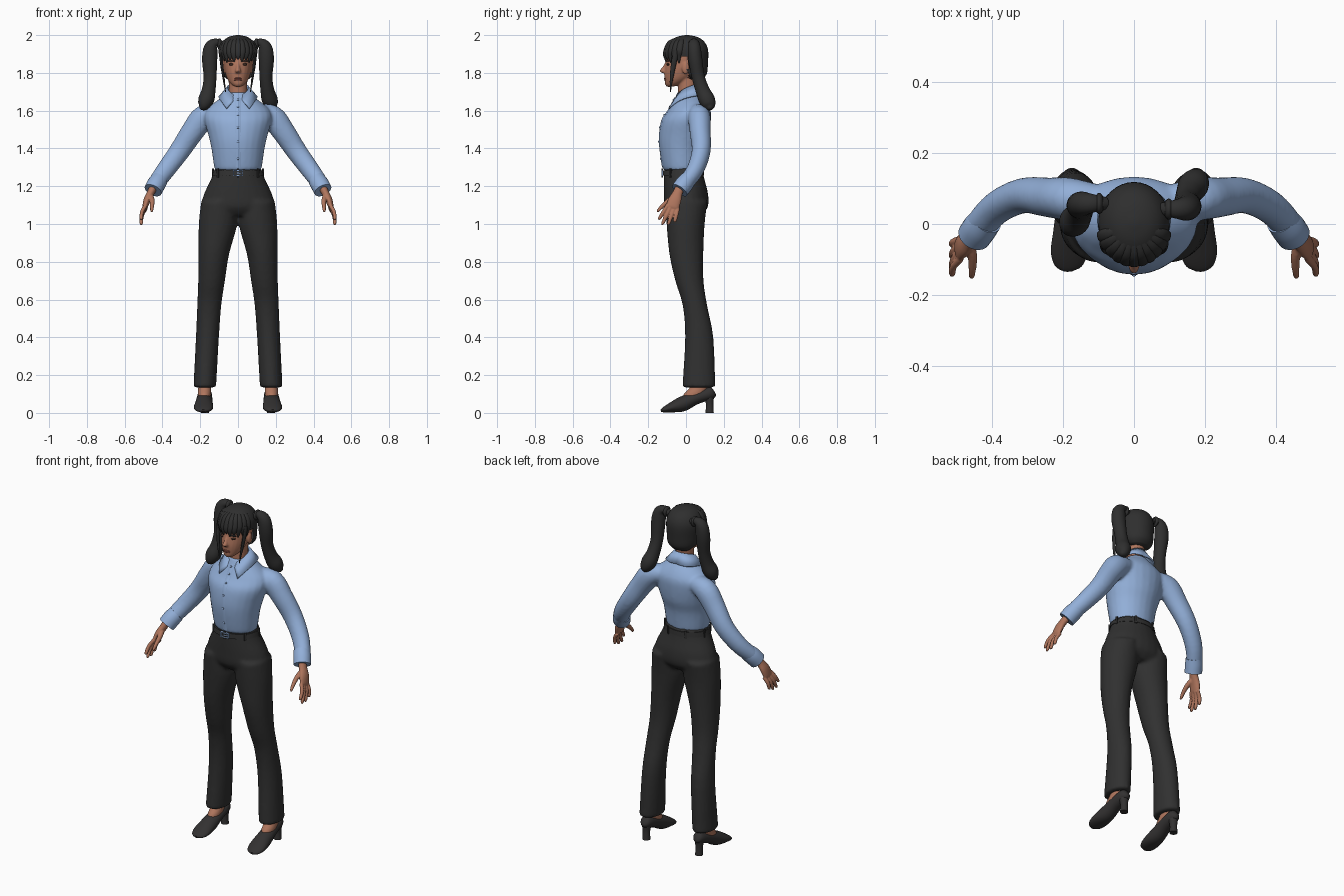
import bpy
import bmesh
import math
from mathutils import Vector, Matrix

default_cube = bpy.data.objects.get("Cube")
if default_cube:
    bpy.data.objects.remove(default_cube)


def material(name, red, green, blue):
    mat = bpy.data.materials.new(name)
    mat.use_nodes = True
    colour = (red, green, blue, 1)
    mat.diffuse_color = colour
    mat.node_tree.nodes["Principled BSDF"].inputs["Base Color"].default_value = colour
    return mat


hair_black = material("hair black", .028, .028, .028)
cloth_black = material("trouser black", .03, .03, .03)
shoe_black = material("shoe black", .033, .031, .031)
shirt_blue = material("shirt blue", .29, .43, .69)
skin_tan = material("skin tan", .43, .18, .11)
lip_brown = material("lip brown", .30, .09, .065)
eye_brown = material("eye brown", .05, .025, .018)


def spline(rows, steps):
    """Smooth the rows with a Catmull-Rom curve."""
    result = []
    for i in range(len(rows) - 1):
        p0, p1 = rows[max(i - 1, 0)], rows[i]
        p2, p3 = rows[i + 1], rows[min(i + 2, len(rows) - 1)]
        for k in range(steps):
            t = k / steps
            result.append([
                b + t * ((c - a) + t * ((2 * a - 5 * b + 4 * c - d)
                                        + t * (3 * b - a - 3 * c + d))) / 2
                for a, b, c, d in zip(p0, p1, p2, p3)])
    return result + [list(rows[-1])]


def loft(bm, rows, side=None, flip=1, segments=24, steps=4):
    """Sweep ellipses through rows of x, y, z, half width, half depth.
    Rings lie level unless a side direction for the half width is given."""
    rows = spline(rows, steps)
    centres = [Vector((r[0] * flip, r[1], r[2])) for r in rows]
    rings = []
    for i, (centre, row) in enumerate(zip(centres, rows)):
        u, v = Vector((1, 0, 0)), Vector((0, 1, 0))
        if side:
            ahead = centres[min(i + 1, len(rows) - 1)] - centres[max(i - 1, 0)]
            v = ahead.cross(Vector(side)).normalized()
            u = v.cross(ahead).normalized()
        ring = []
        for k in range(segments):
            angle = math.tau * k / segments
            ring.append(bm.verts.new(centre + u * max(row[3], .001) * math.cos(angle)
                                     + v * max(row[4], .001) * math.sin(angle)))
        rings.append(ring)
    for low, high in zip(rings, rings[1:]):
        for k in range(segments):
            n = (k + 1) % segments
            bm.faces.new((low[k], low[n], high[n], high[k]))
    bm.faces.new(rings[0])
    bm.faces.new(rings[-1])


def blob(bm, centre, size):
    """Add an ellipsoid."""
    shape = Matrix.Translation(centre) @ Matrix.Diagonal((*size, 1))
    bmesh.ops.create_uvsphere(bm, u_segments=16, v_segments=10, radius=1, matrix=shape)


def box(bm, centre, size, turn=0):
    shape = (Matrix.Translation(centre) @ Matrix.Rotation(turn, 4, "Z")
             @ Matrix.Diagonal((*size, 1)))
    bmesh.ops.create_cube(bm, size=1, matrix=shape)


def finish(bm, name, mat, voxel=0, relax=3, thickness=0):
    """Turn the bmesh into a shaded object; a voxel size fuses its pieces."""
    bmesh.ops.recalc_face_normals(bm, faces=bm.faces)
    mesh = bpy.data.meshes.new(name)
    bm.to_mesh(mesh)
    bm.free()
    mesh.materials.append(mat)
    obj = bpy.data.objects.new(name, mesh)
    bpy.context.collection.objects.link(obj)
    bpy.ops.object.select_all(action="DESELECT")
    obj.select_set(True)
    bpy.context.view_layer.objects.active = obj
    bpy.ops.object.shade_smooth_by_angle(angle=math.radians(50))
    if thickness:
        obj.modifiers.new("thickness", "SOLIDIFY").thickness = thickness
    if voxel:
        mesh.shade_smooth()
        remesh = obj.modifiers.new("fuse", "REMESH")
        remesh.mode, remesh.voxel_size = "VOXEL", voxel
        remesh.use_smooth_shade = True
        smooth = obj.modifiers.new("relax", "SMOOTH")
        smooth.factor, smooth.iterations = .5, relax
    return obj


SIDES = (("left", 1), ("right", -1))
ACROSS, DEEP = (1, 0, 0), (0, 1, 0)

# Shirt: torso and both sleeves fused together
bm = bmesh.new()
loft(bm, [(0, -.018, 1.285, .122, .10), (0, -.02, 1.31, .128, .106),
          (0, -.02, 1.4, .141, .12), (0, -.01, 1.47, .157, .132),
          (0, .002, 1.55, .178, .13), (0, .018, 1.6, .17, .113),
          (0, .02, 1.64, .13, .093), (0, .015, 1.68, .072, .068),
          (0, .012, 1.7, .058, .058)])
for label, s in SIDES:
    loft(bm, [(.1, .06, 1.59, .05, .045), (.18, .07, 1.565, .06, .065),
              (.24, .075, 1.49, .056, .061), (.31, .08, 1.385, .05, .055),
              (.38, .05, 1.29, .046, .05), (.43, 0, 1.22, .042, .045),
              (.447, -.03, 1.19, .038, .04)], DEEP, s)
finish(bm, "shirt", shirt_blue, .009, 5)

for label, s in SIDES:
    bm = bmesh.new()
    loft(bm, [(.415, .012, 1.237, .044, .046), (.433, -.01, 1.21, .048, .049),
              (.45, -.034, 1.178, .047, .048)], DEEP, s)
    finish(bm, label + "_cuff", shirt_blue)

# Button placket and buttons
front = [(0, -.123, 1.3, .014, .004), (0, -.137, 1.4, .014, .004),
         (0, -.139, 1.47, .014, .004), (0, -.126, 1.55, .014, .004),
         (0, -.094, 1.6, .014, .004), (0, -.072, 1.64, .014, .004),
         (0, -.056, 1.67, .012, .004)]
bm = bmesh.new()
loft(bm, front, ACROSS, segments=8)
for x, y, z, a, b in spline(front, 2)[1::2]:
    blob(bm, (x, y - .004, z), (.006, .004, .006))
finish(bm, "button_placket", shirt_blue)

# Collar: folded band open at the throat, with pointed ends
bm = bmesh.new()
columns = []
for i in range(41):
    k = i / 20 - 1
    f = abs(k)
    top, low = k * math.pi * .96, k * math.pi * .8
    stand = bm.verts.new((.058 * math.sin(top), .008 + .06 * math.cos(top), 1.745 - .075 * f ** 2))
    point = bm.verts.new((.103 * math.sin(low), .015 + (.08 + .055 * f) * math.cos(low),
                          1.685 - .072 * f ** 4))
    columns.append((stand, point))
for (a, b), (c, d) in zip(columns, columns[1:]):
    bm.faces.new((a, b, d, c))
finish(bm, "collar", shirt_blue, thickness=.008)

# Trousers: hips and flared legs fused together
bm = bmesh.new()
loft(bm, [(0, -.014, 1.3, .121, .1), (0, -.01, 1.24, .142, .107),
          (0, 0, 1.16, .18, .117), (0, .002, 1.09, .196, .114),
          (0, 0, 1.045, .18, .08)])
for label, s in SIDES:
    loft(bm, [(.1, .002, 1.12, .095, .112), (.106, -.002, 1, .102, .101),
              (.128, .002, .84, .081, .09), (.14, .018, .7, .071, .075),
              (.152, .047, .57, .064, .065), (.162, .07, .4, .061, .075),
              (.176, .068, .135, .06, .088)], None, s)
finish(bm, "trousers", cloth_black, .011, 3)

# Belt, loops and buckle
bm = bmesh.new()
loft(bm, [(0, -.014, 1.256, .138, .11), (0, -.014, 1.284, .131, .107)], segments=40)
for i in range(7):
    angle = math.tau * (i + .5) / 7 + math.pi / 2
    box(bm, (.136 * math.cos(angle), -.014 + .111 * math.sin(angle), 1.27),
        (.008, .012, .045), angle)
finish(bm, "belt", cloth_black)
bm = bmesh.new()
for s in (-1, 1):
    box(bm, (.024 * s, -.126, 1.27), (.006, .01, .03))
    box(bm, (0, -.126, 1.27 + .013 * s), (.05, .01, .005))
box(bm, (.008, -.126, 1.27), (.032, .008, .005))
finish(bm, "buckle", shirt_blue)

# Hands with fingers, ankles and heeled shoes
for label, s in SIDES:
    bm = bmesh.new()
    loft(bm, [(.445, -.028, 1.2, .025, .022), (.462, -.044, 1.165, .026, .02),
              (.48, -.058, 1.13, .034, .019), (.491, -.07, 1.095, .035, .015),
              (.495, -.074, 1.082, .028, .01)], DEEP, s)
    for i in range(4):
        y, z, reach = -.097 + .018 * i, 1.1 - .006 * i, (.07, .09, .085, .065)[i]
        lean = .62 - .13 * i
        loft(bm, [(.488, y, z, .011, .011),
                  (.508, y - reach * lean * .5, z - reach * .5, .0105, .0105),
                  (.512, y - reach * lean, z - reach, .009, .009),
                  (.511, y - reach * lean, z - reach - .008, .003, .003)], DEEP, s, 10)
    loft(bm, [(.465, -.055, 1.15, .016, .016), (.455, -.09, 1.125, .014, .014),
              (.455, -.125, 1.095, .011, .011), (.457, -.147, 1.07, .008, .008),
              (.457, -.15, 1.063, .003, .003)], DEEP, s, 10)
    finish(bm, label + "_hand", skin_tan, .004, 2)

    bm = bmesh.new()
    loft(bm, [(.176, .08, .2, .034, .04), (.176, .07, .14, .034, .046),
              (.178, .045, .1, .035, .056), (.178, .03, .07, .03, .05)], None, s)
    finish(bm, label + "_ankle", skin_tan)

    bm = bmesh.new()
    loft(bm, [(.175, .151, .112, .01, .015), (.175, .142, .108, .026, .029),
              (.175, .115, .1, .036, .034), (.177, .05, .078, .041, .034),
              (.18, -.02, .047, .047, .04), (.183, -.08, .028, .051, .026),
              (.185, -.118, .016, .038, .014), (.185, -.133, .012, .012, .006)], ACROSS, s)
    loft(bm, [(.175, .125, 0, .022, .022), (.175, .125, .05, .021, .02),
              (.175, .12, .1, .031, .03)], None, s)
    finish(bm, label + "_shoe", shoe_black)

# Head: skull, neck, nose and ears
bm = bmesh.new()
loft(bm, [(0, -.088, 1.726, .012, .012), (0, -.07, 1.738, .034, .04),
          (0, -.045, 1.765, .055, .068), (0, -.025, 1.8, .068, .09),
          (0, -.01, 1.84, .076, .1), (0, 0, 1.9, .08, .1),
          (0, .005, 1.95, .068, .088), (0, .005, 1.98, .03, .03)])
loft(bm, [(0, .015, 1.6, .06, .055), (0, .008, 1.69, .05, .05),
          (0, .012, 1.8, .05, .055)])
loft(bm, [(0, -.1, 1.855, .007, .01), (0, -.112, 1.83, .01, .014),
          (0, -.12, 1.81, .015, .02), (0, -.112, 1.799, .012, .012)])
for label, s in SIDES:
    blob(bm, (.079 * s, -.002, 1.825), (.011, .02, .033))
finish(bm, "head", skin_tan, .005, 3)

# Eyes, brows and lips
for label, s in SIDES:
    bm = bmesh.new()
    blob(bm, (.034 * s, -.094, 1.845), (.015, .01, .007))
    finish(bm, label + "_eye", eye_brown)
    bm = bmesh.new()
    blob(bm, (.034 * s, -.094, 1.863), (.02, .01, .004))
    finish(bm, label + "_brow", hair_black)
bm = bmesh.new()
for z in (1.763, 1.771):
    blob(bm, (0, -.108, z), (.022, .009, .005))
finish(bm, "lips", lip_brown)

# Hair cap, cut away above the face
bm = bmesh.new()
loft(bm, [(0, .05, 1.765, .055, .035), (0, .028, 1.795, .084, .082),
          (0, .012, 1.85, .095, .104), (0, .005, 1.92, .1, .112),
          (0, .005, 1.965, .081, .092), (0, .005, 1.99, .05, .055),
          (0, .005, 2, .01, .01)], segments=36)
face_side = [f for f in bm.faces
             if f.calc_center_median().z < 1.89 and f.calc_center_median().y < .012]
bmesh.ops.delete(bm, geom=face_side, context="FACES")
finish(bm, "hair_cap", hair_black)

# Fringe locks and long side strands
bm = bmesh.new()
for i in range(-5, 6):
    angle = i * .24
    sx, cy = math.sin(angle), -math.cos(angle)
    side = (math.cos(angle), math.sin(angle), 0)
    tip = 1.872 - .012 * (i % 2) - .002 * abs(i)
    loft(bm, [(.03 * sx, .005 + .04 * cy, 1.987, .008, .006),
              (.08 * sx, .005 + .092 * cy, 1.962, .017, .01),
              (.1 * sx, .005 + .114 * cy, 1.92, .018, .01),
              (.094 * sx, .004 + .117 * cy, 1.89, .014, .008),
              (.088 * sx, .004 + .113 * cy, tip, .003, .003)], side, 1, 10)
for label, s in SIDES:
    loft(bm, [(.09, -.05, 1.92, .015, .008), (.086, -.065, 1.85, .014, .008),
              (.076, -.077, 1.77, .009, .006), (.066, -.082, 1.7, .002, .002)], DEEP, s, 10)
finish(bm, "fringe", hair_black)

# Pigtails: one falls behind the shoulder, the other in front
for (label, s), swing in zip(SIDES, (.075, -.055)):
    bm = bmesh.new()
    base = .042 if s > 0 else .058
    path = [(.08, 0, 1.945, .018, .018), (.115, 0, 1.96, .026, .022),
            (.143, .02, 1.935, .034, .036), (.15, .1, 1.87, .037, .04),
            (.148, .3, 1.78, .034, .034), (.155, .6, 1.71, .037, .036),
            (.168, .9, 1.66, .043, .042), (.185, 1.1, 1.625, .032, .03),
            (.2, 1.15, 1.61, .008, .008)]
    loft(bm, [(x, base + swing * k, z, a, b) for x, k, z, a, b in path], DEEP, s)
    blob(bm, (.098 * s, base, 1.953), (.014, .03, .03))
    finish(bm, label + "_pigtail", hair_black)
